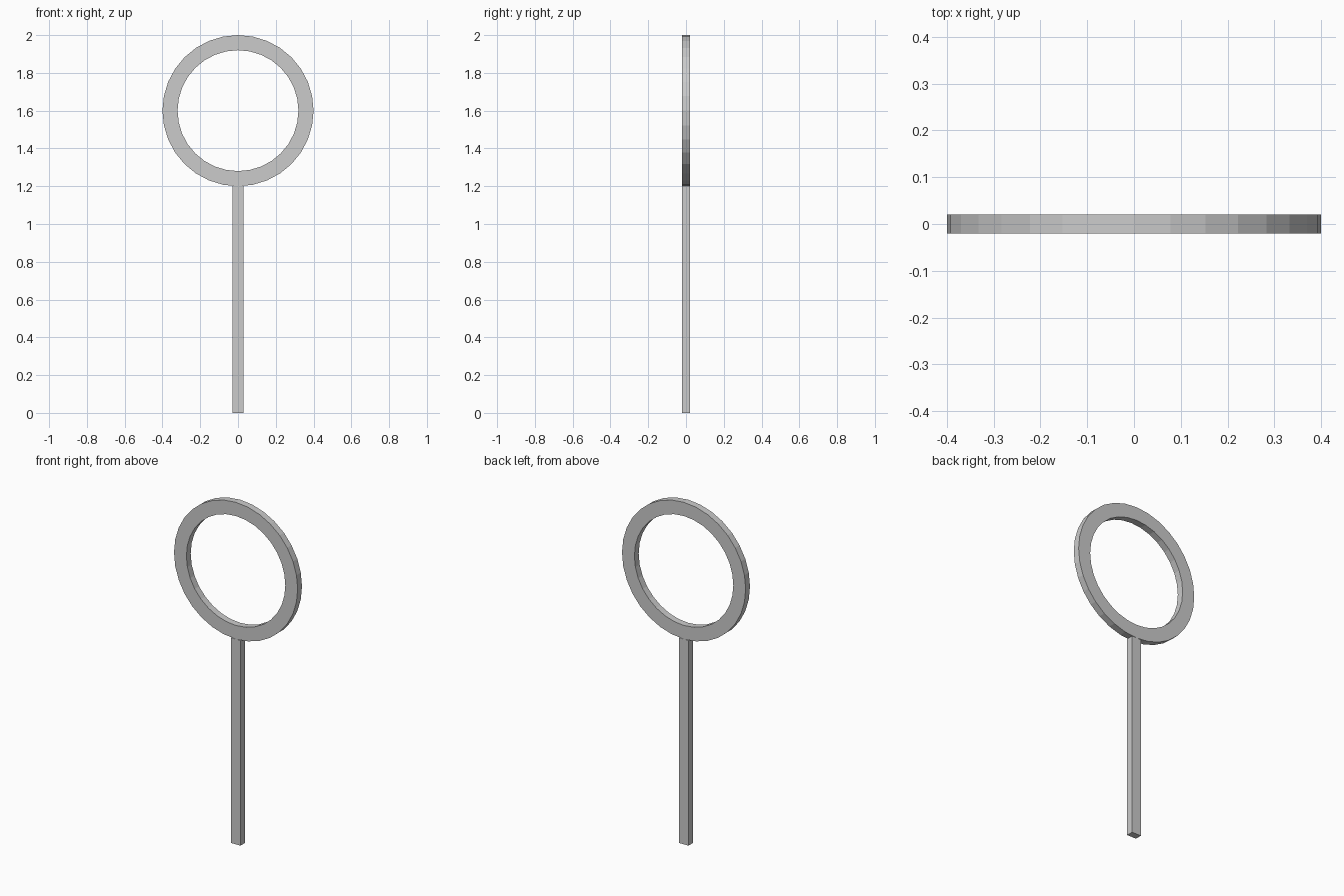
import bpy, bmesh
from math import sin, cos, tau

if "Cube" in bpy.data.objects:
    bpy.data.objects.remove(bpy.data.objects["Cube"])

SEGMENTS = 32
HALF_DEPTH = 0.02
RING_Z, OUTER, INNER = 1.6, 0.4, 0.32
HANDLE_WIDTH, HANDLE_TOP = 0.06, 1.2


def add_object(name, bm):
    bmesh.ops.recalc_face_normals(bm, faces=bm.faces)
    mesh = bpy.data.meshes.new(name)
    bm.to_mesh(mesh)
    bm.free()
    obj = bpy.data.objects.new(name, mesh)
    bpy.context.collection.objects.link(obj)
    return obj


# Ring: rectangular section swept around the y axis
bm = bmesh.new()
section = [(OUTER, -HALF_DEPTH), (OUTER, HALF_DEPTH),
           (INNER, HALF_DEPTH), (INNER, -HALF_DEPTH)]
loops = []
for i in range(SEGMENTS):
    a = tau * i / SEGMENTS
    loops.append([bm.verts.new((r * cos(a), y, RING_Z + r * sin(a))) for r, y in section])
for i in range(SEGMENTS):
    p, q = loops[i], loops[(i + 1) % SEGMENTS]
    for j in range(4):
        k = (j + 1) % 4
        bm.faces.new((p[j], p[k], q[k], q[j]))
add_object("ring", bm)

# Handle: straight flat bar up to the bottom of the ring
bm = bmesh.new()
bmesh.ops.create_cube(bm, size=1)
bmesh.ops.scale(bm, vec=(HANDLE_WIDTH, 2 * HALF_DEPTH, HANDLE_TOP), verts=bm.verts)
bmesh.ops.translate(bm, vec=(0, 0, HANDLE_TOP / 2), verts=bm.verts)
add_object("handle", bm)
